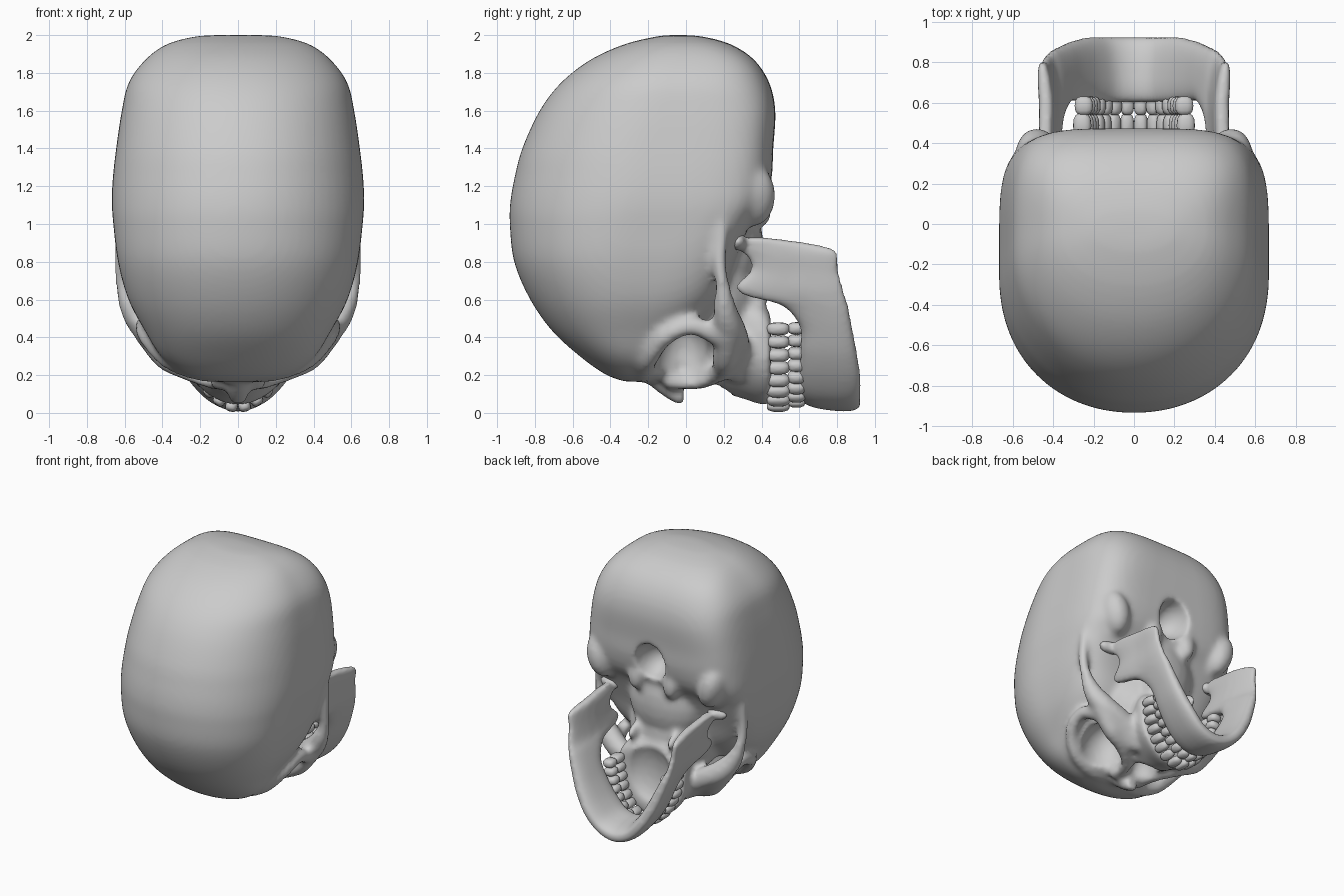
import bpy, bmesh
from math import sin, cos, pi, hypot, atan2
from mathutils import Vector, Matrix

if "Cube" in bpy.data.objects:
    bpy.data.objects.remove(bpy.data.objects["Cube"])


def spline(rows, n=6):
    """Smooth (Catmull-Rom) in-between rows of any width."""
    out = []
    for i in range(len(rows) - 1):
        p = [rows[max(0, min(len(rows) - 1, i + k))] for k in (-1, 0, 1, 2)]
        for s in range(n):
            t = s / n
            out.append([b + .5 * t * (c - a + t * (2*a - 5*b + 4*c - d + t * (3*(b - c) + d - a)))
                        for a, b, c, d in zip(*p)])
    return out + [list(rows[-1])]


def spow(v, e):
    return (1 if v >= 0 else -1) * abs(v) ** e


def loft(bm, rings):
    loops = [[bm.verts.new(c) for c in r] for r in rings]
    n = len(loops[0])
    for a, b in zip(loops, loops[1:]):
        for i in range(n):
            bm.faces.new((a[i], a[(i+1) % n], b[(i+1) % n], b[i]))
    bm.faces.new(loops[0][::-1])
    bm.faces.new(loops[-1])


def oval(lo, hi, w, p_lo, p_hi, n=64):
    """Symmetric outline from lo to hi with its own squareness at each end."""
    m, h = (lo + hi) / 2, (hi - lo) / 2
    pts = []
    for k in range(n):
        a = 2 * pi * k / n
        e = 2 / (p_hi if sin(a) > 0 else p_lo)
        pts.append((w * spow(cos(a), e), m + h * spow(sin(a), e)))
    return pts


def blob(bm, loc, r, rot=0, axis='Y', square=1.0, seg=24):
    """Ellipsoid; square below 1 makes it boxier."""
    m = Matrix.Translation(loc) @ Matrix.Rotation(rot, 4, axis) @ Matrix.Diagonal((*r, 1))
    n = seg // 2
    lat = [-pi / 2 + .04 + (pi - .08) * j / n for j in range(n + 1)]
    loft(bm, [[m @ Vector((spow(cos(u) * cos(2*pi*k/seg), square),
                           spow(cos(u) * sin(2*pi*k/seg), square), spow(sin(u), square)))
               for k in range(seg)] for u in lat])


def pair(bm, loc, r, rot=0, axis='Y'):
    for s in (1, -1):
        blob(bm, (s * loc[0], loc[1], loc[2]), r, s * rot, axis)


def bar(bm, pts):
    """Mirrored rounded bar through (x, y, z, radius) points."""
    for x, y, z, r in spline(pts, 5):
        for s in (1, -1):
            blob(bm, (s * x, y, z), (r, r, r), seg=10)


def finish(name, bm):
    bmesh.ops.recalc_face_normals(bm, faces=bm.faces)
    me = bpy.data.meshes.new(name)
    bm.to_mesh(me)
    bm.free()
    ob = bpy.data.objects.new(name, me)
    bpy.context.collection.objects.link(ob)
    return ob


def apply(ob, kind, **kw):
    bpy.context.view_layer.objects.active = ob
    m = ob.modifiers.new(kind.lower(), kind)
    for k, v in kw.items():
        setattr(m, k, v)
    bpy.ops.object.modifier_apply(modifier=m.name)


def shade(ob):
    for p in ob.data.polygons:
        p.use_smooth = True


# Braincase: sections along z (z, crown y, base y, half width, base squareness)
bm = bmesh.new()
case = [(.165, -.32, -.16, .12, 2.5), (.20, -.42, -.11, .27, 2.5), (.29, -.55, -.02, .40, 2.5),
        (.43, -.705, .08, .49, 3), (.6, -.825, .2, .58, 4), (.8, -.91, .26, .635, 5.5),
        (1.0, -.933, .345, .66, 6), (1.12, -.93, .42, .668, 5.5), (1.25, -.907, .455, .662, 5),
        (1.4, -.867, .462, .645, 5), (1.6, -.775, .473, .615, 4.5), (1.75, -.66, .44, .578, 4),
        (1.87, -.505, .36, .49, 4), (1.95, -.33, .24, .38, 3.5), (1.99, -.17, .1, .24, 3),
        (2.0, -.09, .0, .13, 2.5)]
loft(bm, [[(x, y, z) for x, y in oval(lo, hi, w, 2.1, p)]
          for z, lo, hi, w, p in spline(case)])

# Upper jaw: sections along y (y, front z, back z, half width)
jaw = [(-.18, .2, .5, .1), (-.05, .15, .52, .11), (.08, .12, .55, .17), (.2, .1, .57, .23),
       (.3, .075, .59, .26), (.39, .045, .59, .29), (.45, .04, .53, .285)]
loft(bm, [[(x, y, z) for x, z in oval(f, b, w, 1.75, 4)] for y, f, b, w in spline(jaw)])

# Skull base, mastoids, condyles beside the opening
blob(bm, (0, .12, .6), (.36, .27, .33))
blob(bm, (0, .24, .88), (.3, .17, .3))
pair(bm, (.48, .35, 1.15), (.1, .125, .17), .25)
pair(bm, (.15, .4, 1.08), (.06, .055, .1))
pair(bm, (.17, .31, .64), (.04, .16, .08))

# Nose bridge, brow, outer eye rim, lower eye rim, cheek and cheek arch
bar(bm, [(0, -.17, .2, .06), (.01, -.1, .14, .055), (.012, -.03, .08, .04)])
bar(bm, [(.03, -.2, .21, .05), (.2, -.225, .215, .05), (.37, -.2, .28, .05), (.48, -.11, .40, .05),
         (.5, .03, .46, .05), (.48, .17, .41, .06)])
bar(bm, [(.1, -.08, .17, .05), (.13, .07, .17, .05), (.26, .18, .22, .055),
         (.38, .21, .3, .075), (.47, .22, .41, .075)])
bar(bm, [(.2, .26, .22, .06), (.32, .27, .35, .075), (.46, .24, .43, .085), (.55, .21, .53, .07),
         (.605, .195, .66, .045), (.622, .18, .8, .037), (.62, .19, .95, .036), (.62, .2, 1.2, .03)])
skull = finish('skull', bm)
apply(skull, 'REMESH', mode='VOXEL', voxel_size=.02)

# Hollows: eye sockets, nose opening, palate, spinal opening
bm = bmesh.new()
pair(bm, (.29, -.015, .25), (.17, .15, .25), -.35)
sockets = finish('socket_cutter', bm)
bm = bmesh.new()
blob(bm, (0, .11, .1), (.1, .125, .2))
blob(bm, (0, .49, .38), (.2, .12, .25))
blob(bm, (0, .47, 1.24), (.13, .22, .15))
openings = finish('opening_cutter', bm)
for cutter in (sockets, openings):
    cutter.hide_render = True
    apply(skull, 'BOOLEAN', operation='DIFFERENCE', object=cutter, solver='FLOAT')
    bpy.data.objects.remove(cutter)
apply(skull, 'REMESH', mode='VOXEL', voxel_size=.019)
apply(skull, 'SMOOTH', factor=.5, iterations=6)
shade(skull)

# Lower jaw: U-shaped sweep (x, z, upper y, lower y, half thickness)
bm = bmesh.new()
half = [(.11, .115, .60, .925, .055), (.2, .205, .60, .925, .055), (.28, .33, .605, .905, .055),
        (.34, .46, .60, .88, .05), (.385, .57, .5, .86, .045), (.405, .62, .31, .845, .042),
        (.418, .67, .265, .83, .04), (.43, .75, .34, .81, .037), (.44, .82, .33, .805, .038),
        (.445, .865, .27, .785, .037), (.45, .895, .25, .66, .032), (.455, .925, .25, .42, .03)]
rows = [(-r[0], *r[1:]) for r in half[::-1]] + [(0, .08, .60, .925, .06)] + half
path = spline(rows, 4)
rings = []
for i, (x, z, top, low, t) in enumerate(path):
    a, b = path[max(0, i - 1)], path[min(len(path) - 1, i + 1)]
    dx, dz = b[0] - a[0], b[1] - a[1]
    d = hypot(dx, dz)
    nx, nz = dz / d, -dx / d
    ring = []
    for u, y in oval(top, low, t, 2.6, 2.6, 24):
        u += .12 * (y - .7) if y > .6 else -.012
        ring.append((x + nx * u, y, z + nz * u))
    rings.append(ring)
loft(bm, rings)
pair(bm, (.46, .275, .905), (.085, .045, .045))
mandible = finish('lower_jaw', bm)
apply(mandible, 'REMESH', mode='VOXEL', voxel_size=.015)
apply(mandible, 'SMOOTH', factor=.5, iterations=5)
shade(mandible)


# Teeth: eight per side on a horseshoe arch, in each jaw
def teeth(name, w, front, y, h):
    bm = bmesh.new()
    back = .5
    arc = [(w * sin(k * pi / 400), back - (back - front) * cos(k * pi / 400)) for k in range(196)]
    dist = [0]
    for a, b in zip(arc, arc[1:]):
        dist.append(dist[-1] + hypot(b[0] - a[0], b[1] - a[1]))
    for i in range(8):
        k = min(range(len(arc)), key=lambda j: abs(dist[j] - dist[-1] * (i + .5) / 8))
        a, b = arc[max(0, k - 1)], arc[min(len(arc) - 1, k + 1)]
        ang = atan2(-(b[1] - a[1]), b[0] - a[0])
        depth = (.03, .03, .035, .04, .042, .05, .05, .045)[i]
        for s in (1, -1):
            blob(bm, (s * arc[k][0], y, arc[k][1]), (dist[-1] / 16.5, h, depth),
                 s * ang, 'Y', .75, 14)
    shade(finish(name, bm))


teeth('upper_teeth', .258, .032, .488, .062)
teeth('lower_teeth', .25, .055, .585, .048)
